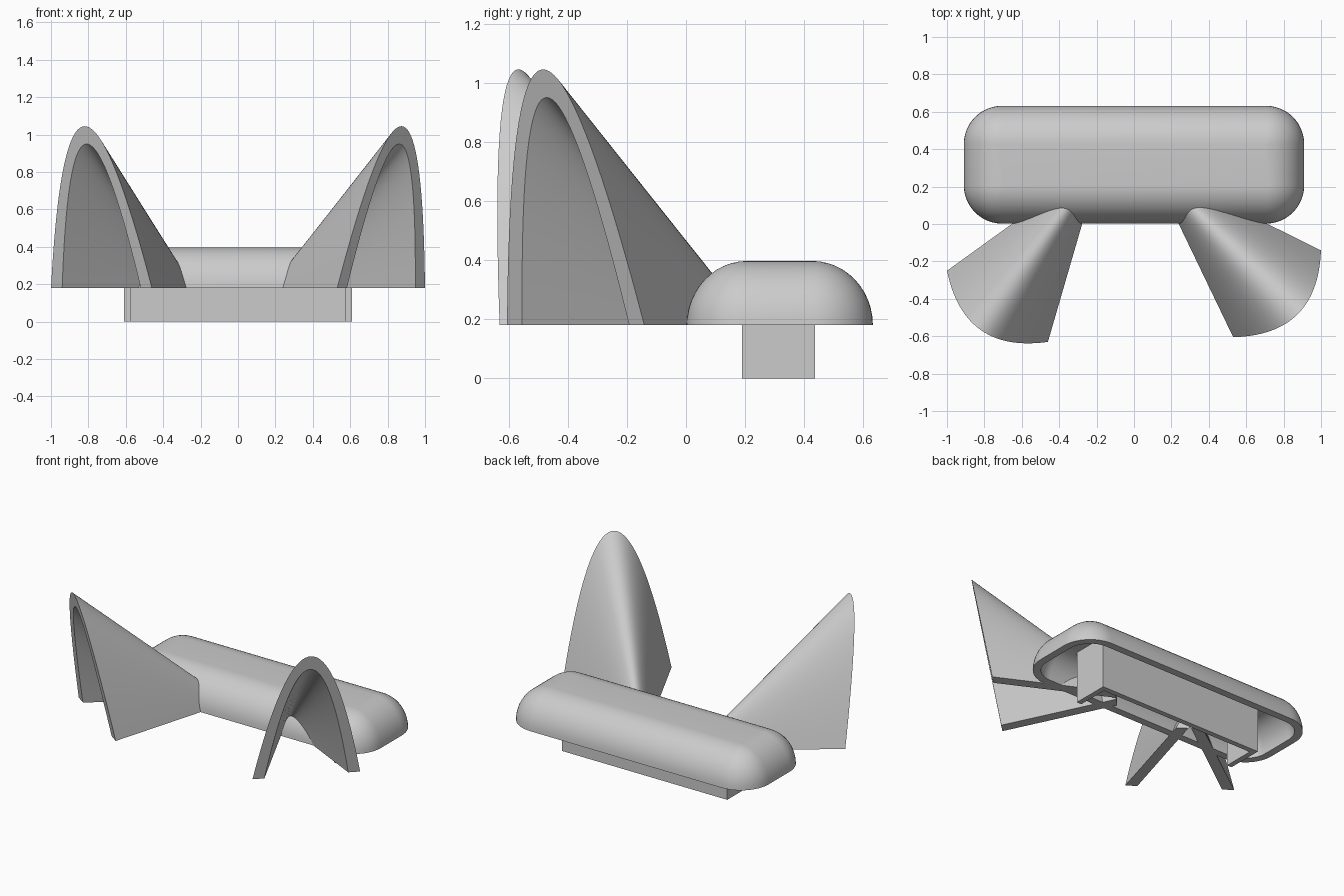
import bpy
import bmesh
from math import sin, cos, pi, radians
from mathutils import Vector

cube = bpy.data.objects.get("Cube")
if cube:
    bpy.data.objects.remove(cube, do_unlink=True)

grey = bpy.data.materials.new("plain_grey")
grey.use_nodes = True
GREY = (0.6, 0.6, 0.6, 1)
grey.diffuse_color = GREY
grey.node_tree.nodes["Principled BSDF"].inputs["Base Color"].default_value = GREY


def loft(name, rings):
    """Skin closed rings of equal length and cap both ends."""
    bm = bmesh.new()
    rows = [[bm.verts.new(p) for p in ring] for ring in rings]
    n = len(rows[0])
    for a, b in zip(rows, rows[1:]):
        for i in range(n):
            j = (i + 1) % n
            bm.faces.new((a[i], a[j], b[j], b[i]))
    bm.faces.new(rows[0][::-1])
    bm.faces.new(rows[-1])
    bmesh.ops.remove_doubles(bm, verts=bm.verts, dist=0.0002)
    bmesh.ops.recalc_face_normals(bm, faces=bm.faces)
    mesh = bpy.data.meshes.new(name)
    bm.to_mesh(mesh)
    bm.free()
    mesh.materials.append(grey)
    obj = bpy.data.objects.new(name, mesh)
    bpy.context.collection.objects.link(obj)
    bpy.ops.object.select_all(action='DESELECT')
    obj.select_set(True)
    bpy.context.view_layer.objects.active = obj
    bpy.ops.object.shade_smooth_by_angle(angle=radians(32))
    return obj


# Hollow rounded body, open underneath
BODY_Y, BASE_Z, STEPS = 0.317, 0.18, 12


def rounded_ring(hx, hy, r, z):
    ring = []
    for q, (sx, sy) in enumerate(((1, 1), (-1, 1), (-1, -1), (1, -1))):
        for i in range(STEPS + 1):
            a = (q + i / STEPS) * pi / 2
            ring.append((sx * (hx - r) + r * cos(a),
                         BODY_Y + sy * (hy - r) + r * sin(a), z))
    return ring


def dome(hx, hy, r, height):
    rings = []
    for i in range(STEPS + 1):
        t = min(i / STEPS * pi / 2, pi / 2 - 0.01)
        inset = r * (1 - cos(t))
        rings.append(rounded_ring(hx - inset, hy - inset, r * cos(t),
                                  BASE_Z + height * sin(t)))
    return rings


WALL = 0.05
outer = dome(0.91, 0.315, 0.205, 0.217)
inner = dome(0.91 - WALL, 0.315 - WALL, 0.205 - WALL, 0.217 - WALL)
loft("body_shell", inner[::-1] + outer)

# Foot channel, open towards the front
X, T, Y0, Y1 = 0.61, 0.035, 0.19, 0.437
outline = [(-X, Y0), (-X, Y1), (X, Y1), (X, Y0),
           (X - T, Y0), (X - T, Y1 - T), (T - X, Y1 - T), (T - X, Y0)]
loft("foot_channel", [[(x, y, z) for x, y in outline] for z in (0, 0.36)])


# Tapering parabolic hoods that lean outward and run back into the body
def arch(half, height, lean, back, mid, angle, flip):
    side = Vector((cos(angle), sin(angle), 0))
    out = Vector((sin(angle), -cos(angle), 0))
    pts = []
    for i in range(41):
        u = i / 20 - 1
        h = 1 - u * u
        pts.append(mid + side * (u * half) + out * (lean * h - back)
                   + Vector((0, 0, BASE_Z + height * h)))
    return pts[::-1] if flip else pts


def hood(name, mid, angle):
    rings = []
    for half, height, lean, back in ((0.33, 0.865, 0.155, 0), (0.082, 0.1, 0, 0.72)):
        rings.append(arch(half, height, lean, back, mid, angle, False)
                     + arch(half - 0.073, height - 0.095, lean * 0.89, back,
                            mid, angle, True))
    loft(name, rings)


hood("right_hood", Vector((-0.73, -0.44, 0)), radians(-35.2))
hood("left_hood", Vector((0.765, -0.373, 0)), radians(44.7))
